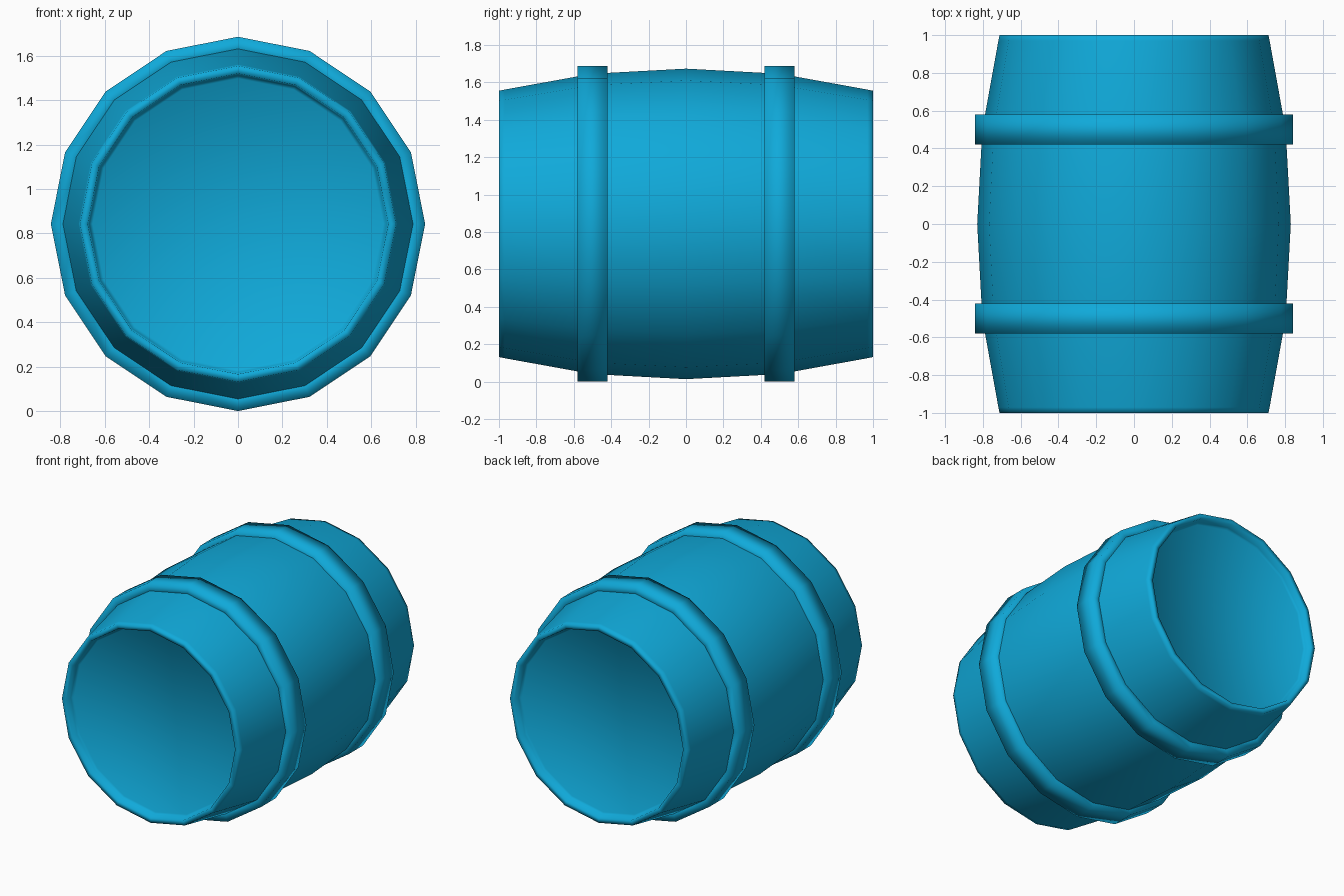
import bpy, bmesh, math

SIDES = 16
AXIS_Z = 0.843

cube = bpy.data.objects.get("Cube")
if cube:
    bpy.data.objects.remove(cube, do_unlink=True)

blue = bpy.data.materials.new("bright blue")
blue.use_nodes = True
blue.diffuse_color = (0.005, 0.40, 0.70, 1)
blue.node_tree.nodes["Principled BSDF"].inputs["Base Color"].default_value = blue.diffuse_color


def lathe(name, profile, closed):
    """Spin (y, radius) points around the y axis; cap the ends or close the loop."""
    bm = bmesh.new()
    rings = []
    for y, r in profile:
        angles = [math.tau * i / SIDES for i in range(SIDES)]
        rings.append([bm.verts.new((r * math.cos(a), y, AXIS_Z + r * math.sin(a))) for a in angles])
    pairs = list(zip(rings, rings[1:]))
    if closed:
        pairs.append((rings[-1], rings[0]))
    else:
        bm.faces.new(rings[0])
        bm.faces.new(rings[-1])
    for a, b in pairs:
        for i in range(SIDES):
            j = (i + 1) % SIDES
            bm.faces.new((a[i], a[j], b[j], b[i]))
    bmesh.ops.recalc_face_normals(bm, faces=bm.faces)
    for f in bm.faces:
        f.smooth = True
    mesh = bpy.data.meshes.new(name)
    bm.to_mesh(mesh)
    bm.free()
    mesh.materials.append(blue)
    obj = bpy.data.objects.new(name, mesh)
    bpy.context.collection.objects.link(obj)
    return obj


# Bulging body with a thin rim and a recessed head at both ends
half = [(0.945, 0.655), (0.958, 0.67), (1.0, 0.677), (1.0, 0.712),
        (0.97, 0.718), (0.5, 0.803)]
body = half + [(0, 0.83)] + [(-y, r) for y, r in reversed(half)]
lathe("barrel_body", body, False)

# Two raised hoops
for name, y in (("front_hoop", -0.5), ("back_hoop", 0.5)):
    lathe(name, [(y - 0.08, 0.76), (y - 0.08, AXIS_Z),
                 (y + 0.08, AXIS_Z), (y + 0.08, 0.76)], True)
